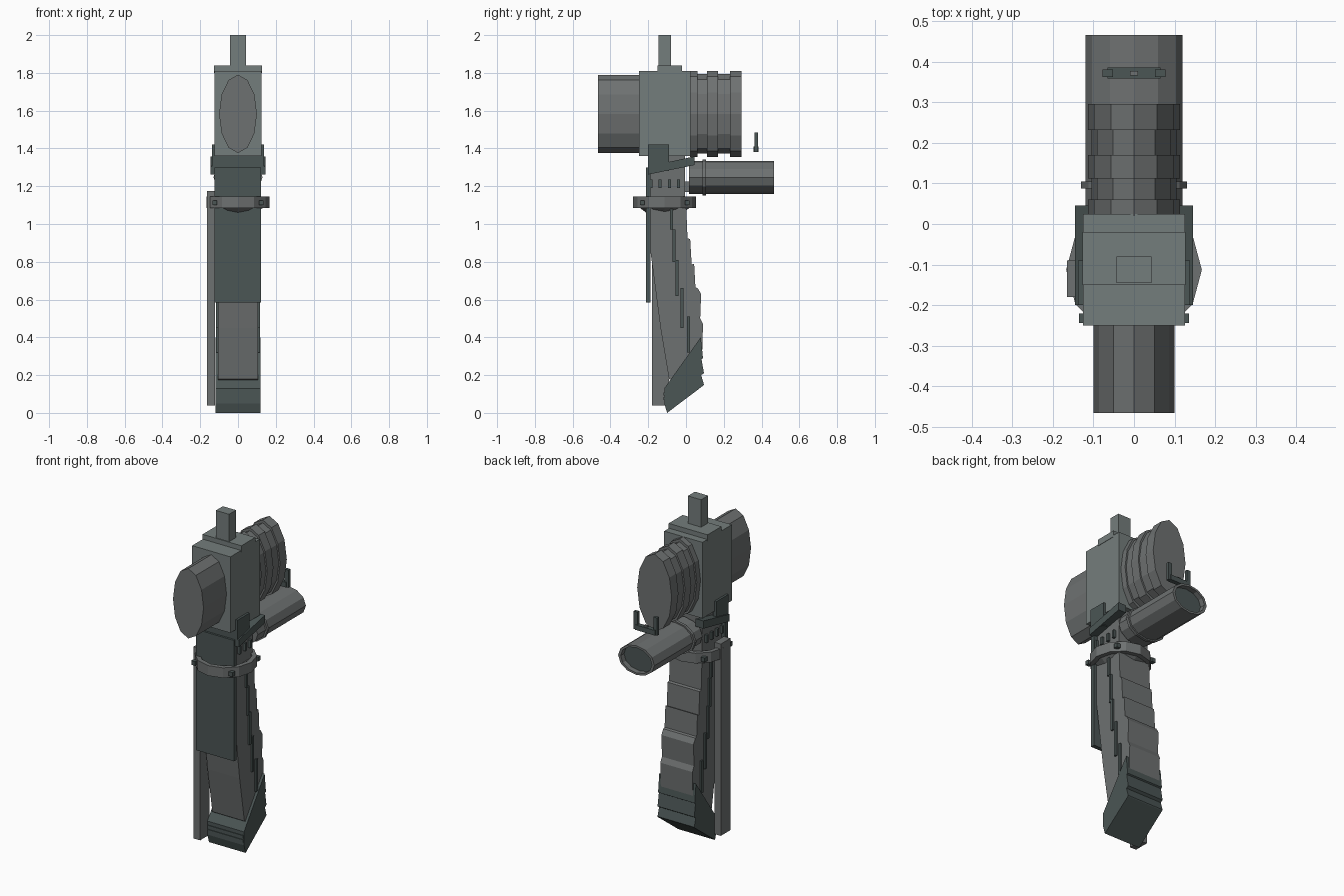
import bpy, bmesh, math
from mathutils import Vector

if "Cube" in bpy.data.objects:
    bpy.data.objects.remove(bpy.data.objects["Cube"])


def material(name, rgb):
    m = bpy.data.materials.new(name)
    m.diffuse_color = (*rgb, 1)
    m.use_nodes = True
    m.node_tree.nodes["Principled BSDF"].inputs["Base Color"].default_value = m.diffuse_color
    return m


BODY = material("green grey", (0.175, 0.205, 0.200))
GREY = material("neutral grey", (0.155, 0.165, 0.165))
DARK = material("dark slate", (0.070, 0.092, 0.090))


def finish(name, bm, mat):
    bmesh.ops.recalc_face_normals(bm, faces=bm.faces)
    me = bpy.data.meshes.new(name)
    bm.to_mesh(me)
    bm.free()
    me.materials.append(mat)
    ob = bpy.data.objects.new(name, me)
    bpy.context.collection.objects.link(ob)
    return ob


def prism(name, pts, x0, x1, mat):
    """Extrude a (y, z) outline along x."""
    bm = bmesh.new()
    a = [bm.verts.new((x0, y, z)) for y, z in pts]
    b = [bm.verts.new((x1, y, z)) for y, z in pts]
    n = len(pts)
    bm.faces.new(a)
    bm.faces.new(b)
    for i in range(n):
        j = (i + 1) % n
        bm.faces.new((a[i], a[j], b[j], b[i]))
    return finish(name, bm, mat)


def box(name, x, y, z, mat):
    return prism(name, [(y[0], z[0]), (y[1], z[0]), (y[1], z[1]), (y[0], z[1])], x[0], x[1], mat)


def both_sides(make, name, shape, x0, x1, mat):
    make("right_" + name, *shape(x0, x1), mat)
    make("left_" + name, *shape(-x1, -x0), mat)


def lathe(name, axis, centre, rx, rv, profile, mat, closed=False, sides=12):
    """Elliptical rings along y or z; profile holds (position, radius factor)."""
    bm = bmesh.new()
    rings = []
    for t, s in profile:
        ring = []
        for k in range(sides):
            a = 2 * math.pi * k / sides
            u, v = rx * s * math.cos(a), rv * s * math.sin(a)
            co = (u, t, centre + v) if axis == 'Y' else (u, centre + v, t)
            ring.append(bm.verts.new(co))
        rings.append(ring)
    pairs = list(zip(rings, rings[1:]))
    if closed:
        pairs.append((rings[-1], rings[0]))
    else:
        bm.faces.new(rings[0])
        bm.faces.new(rings[-1])
    for r, q in pairs:
        for k in range(sides):
            j = (k + 1) % sides
            bm.faces.new((r[k], r[j], q[j], q[k]))
    return finish(name, bm, mat)


# Head block, top plate and post
box("head_block", (-.125, .125), (-.25, .025), (1.36, 1.81), BODY)
box("top_plate", (-.127, .127), (-.15, -.02), (1.80, 1.838), BODY)
box("top_post", (-.043, .043), (-.145, -.08), (1.83, 2.0), BODY)

# Front barrel and ribbed rear barrel, both tall ellipses
lathe("front_barrel", 'Y', 1.583, .10, .207, [(-.465, 1), (-.24, 1)], GREY)
ribs, y = [], .02
for i, width in enumerate((.04, .052, .058, .062, .063)):
    s = 1.0 if i % 2 == 0 else .925
    ribs += [(y, s), (y + width, s)]
    y += width
lathe("ribbed_rear_barrel", 'Y', 1.583, .113, .228, ribs, GREY)

# Lower tube with collar, hollow rear end and mounting pin
lathe("lower_tube", 'Y', 1.247, .119, .087,
      [(.015, 1), (.465, 1), (.465, .86), (.43, .86)], GREY)
lathe("tube_end_disc", 'Y', 1.247, .102, .075, [(.428, 1), (.434, 1)], DARK)
lathe("tube_collar", 'Y', 1.247, .13, .095, [(.088, 1), (.105, 1)], GREY)
box("tube_pin", (-.03, .03), (-.02, .02), (1.17, 1.225), GREY)

# Rear U-shaped sight above the tube
box("sight_bar", (-.065, .065), (.358, .385), (1.38, 1.41), DARK)
box("sight_bead", (-.01, .01), (.366, .377), (1.41, 1.42), GREY)
both_sides(box, "sight_post", lambda a, b: ((a, b), (.362, .38), (1.38, 1.485)), .052, .077, DARK)

# Neck and its clamp
box("neck", (-.10, .10), (-.19, -.005), (1.05, 1.37), GREY)
box("clamp_front", (-.125, .125), (-.20, -.15), (1.28, 1.37), DARK)
both_sides(box, "clamp_cheek", lambda a, b: ((a, b), (-.20, -.09), (1.28, 1.42)), .115, .138, DARK)
SLANT = [(-.2, 1.262), (.045, 1.312), (.045, 1.358), (-.2, 1.305)]
both_sides(prism, "clamp_arm", lambda a, b: (SLANT, a, b), .095, .145, DARK)
for i, yy in enumerate((-.185, -.138, -.088, -.04)):
    both_sides(box, f"neck_tooth_{i}",
               lambda a, b: ((a, b), (yy - .008, yy + .008), (1.19, 1.235)), .09, .115, DARK)

# Collar ring around the handle with small screws
lathe("handle_ring", 'Z', -.113, .167, .167,
      [(1.085, 1), (1.145, 1), (1.145, .84), (1.085, .84)], GREY, closed=True)
lathe("ring_lip", 'Z', -.113, .125, .125, [(1.062, .8), (1.09, 1.1)], GREY)
for i, yy in enumerate((-.232, .006)):
    both_sides(box, f"ring_screw_{i}",
               lambda a, b: ((a, b), (yy - .012, yy + .012), (1.1, 1.125)), .11, .135, DARK)

# Curved handle with stepped rear edge
HANDLE = [(-.19, 1.12), (-.19, .87), (-.135, .45), (-.09, .18), (.0, .12), (.085, .3),
          (.09, .47), (.075, .50), (.08, .63), (.062, .66), (.05, .665), (.043, .79),
          (.03, .785), (.022, .92), (.008, .925), (.002, 1.07), (-.002, 1.12)]
prism("handle", HANDLE, -.105, .105, GREY)

# Stair-stepped side strips
for i, (yy, z0, z1) in enumerate(((-.078, .97, 1.08), (-.064, .8, .97), (-.048, .62, .81),
                                  (-.022, .45, .66), (.012, .32, .51))):
    both_sides(box, f"side_strip_{i}",
               lambda a, b: ((a, b), (yy - .008, yy + .008), (z0, z1)), .10, .116, DARK)

# Angled foot with notched rear
FOOT = [(-.115, .13), (-.115, .05), (-.10, .0), (.092, .145), (.095, .15), (.08, .20),
        (.095, .21), (.082, .285), (.09, .29), (.078, .40)]
prism("foot", FOOT, -.12, .12, DARK)
for i, zz in enumerate((.075, .10)):
    box(f"foot_groove_{i}", (-.117, .117), (-.119, -.10), (zz - .008, zz + .008), DARK)

# Front plate and the long side rail
box("front_plate", (-.125, .122), (-.212, -.187), (.585, 1.30), DARK)
box("side_rail", (-.165, -.122), (-.18, -.09), (.04, 1.175), GREY)
